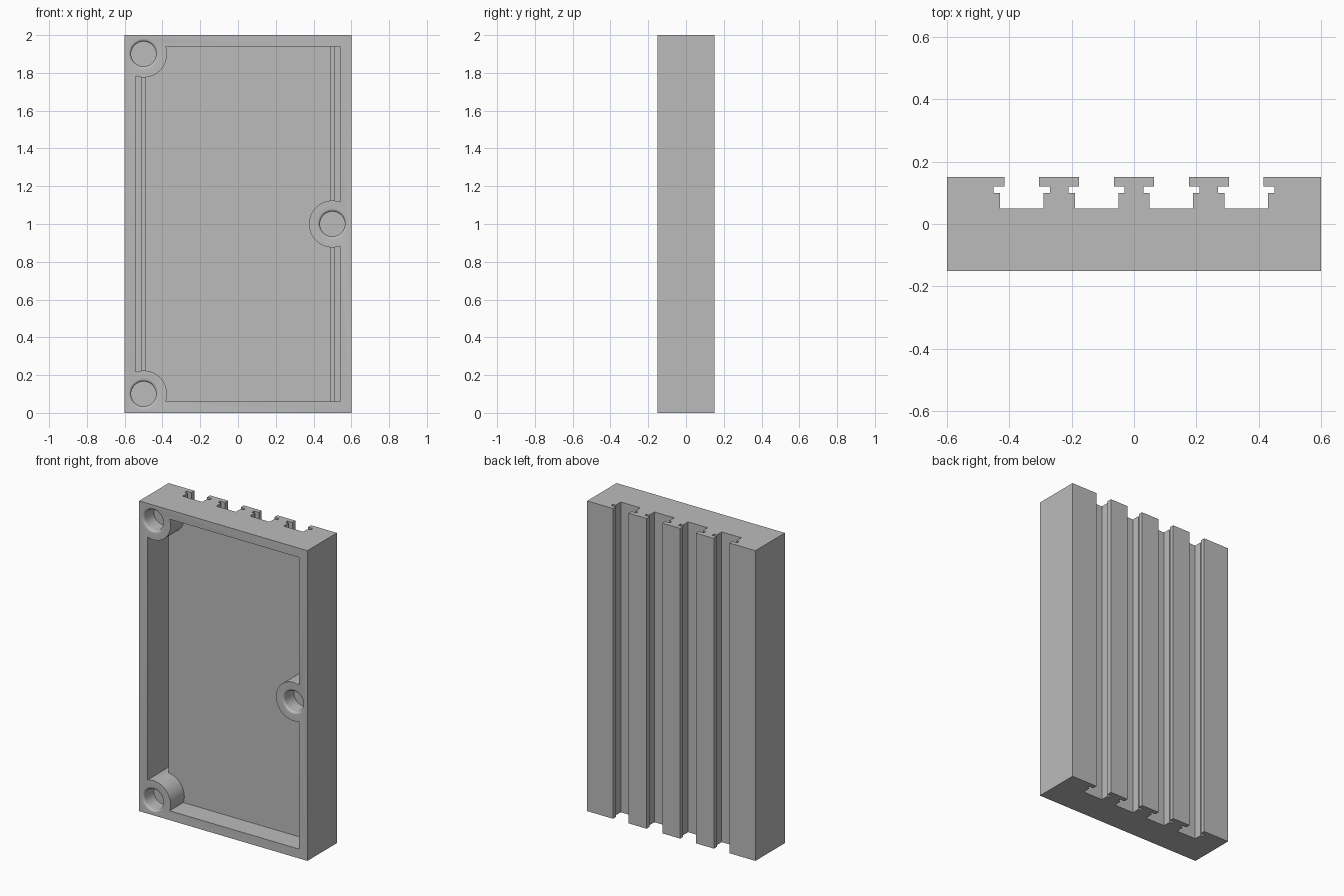
import bpy, bmesh, math

WALL = 0.06
HEIGHT = 2.0
SLOT_CENTRES = (-0.36, -0.12, 0.12, 0.36)
BOSSES = ((-0.5, 0.1), (-0.5, 1.9), (0.5, 1.0))

if "Cube" in bpy.data.objects:
    bpy.data.objects.remove(bpy.data.objects["Cube"])

grey = bpy.data.materials.new("plain grey")
grey.use_nodes = True
colour = (0.5, 0.5, 0.5, 1)
grey.diffuse_color = colour
grey.node_tree.nodes["Principled BSDF"].inputs["Base Color"].default_value = colour


def finish(name, bm):
    bmesh.ops.recalc_face_normals(bm, faces=bm.faces)
    mesh = bpy.data.meshes.new(name)
    bm.to_mesh(mesh)
    bm.free()
    mesh.materials.append(grey)
    obj = bpy.data.objects.new(name, mesh)
    bpy.context.collection.objects.link(obj)
    return obj


def extrude_profile(name, points, z0, z1):
    """Extrude an outline in the ground plane up from z0 to z1."""
    bm = bmesh.new()
    face = bm.faces.new([bm.verts.new((x, y, z0)) for x, y in points])
    solid = bmesh.ops.extrude_face_region(bm, geom=[face])
    top = [v for v in solid["geom"] if isinstance(v, bmesh.types.BMVert)]
    bmesh.ops.translate(bm, verts=top, vec=(0, 0, z1 - z0))
    return finish(name, bm)


def lathe(name, x, z, rings, sides=64):
    """Stack circles of (radius, y) along the front-to-back axis."""
    bm = bmesh.new()
    loops = []
    for r, y in rings:
        angles = [2 * math.pi * i / sides for i in range(sides)]
        loops.append([bm.verts.new((x + r * math.cos(a), y, z + r * math.sin(a)))
                      for a in angles])
    for a, b in zip(loops, loops[1:]):
        for i in range(sides):
            j = (i + 1) % sides
            bm.faces.new((a[i], a[j], b[j], b[i]))
    bm.faces.new(loops[0])
    bm.faces.new(loops[-1])
    return finish(name, bm)


def cut(target, cutter):
    """Subtract the cutter, then discard it."""
    mod = target.modifiers.new("cut", "BOOLEAN")
    mod.operation = "DIFFERENCE"
    mod.solver = "EXACT"
    mod.object = cutter
    bpy.context.view_layer.objects.active = target
    bpy.ops.object.modifier_apply(modifier=mod.name)
    bpy.data.objects.remove(cutter)


# Body: slab with four T-shaped slots down its back
half_slot = [(0.056, 0.15), (0.056, 0.12), (0.09, 0.12),
             (0.09, 0.10), (0.07, 0.10), (0.07, 0.05)]
outline = [(0.6, -0.15), (-0.6, -0.15), (-0.6, 0.15)]
for c in SLOT_CENTRES:
    outline += [(c - x, y) for x, y in half_slot]
    outline += [(c + x, y) for x, y in reversed(half_slot)]
outline.append((0.6, 0.15))
body = extrude_profile("slotted_housing", outline, 0, HEIGHT)

# Front pocket: even wall thickness, deeper in steps along both long sides
half_pocket = [(0.54, -0.25), (0.54, 0.09), (0.51, 0.09),
               (0.51, 0.04), (0.49, 0.04), (0.49, -0.01)]
pocket = extrude_profile(
    "pocket_cutter",
    half_pocket + [(-x, y) for x, y in reversed(half_pocket)],
    WALL, HEIGHT - WALL)

# Round bosses are left standing inside the pocket
for x, z in BOSSES:
    cut(pocket, lathe("boss", x, z, [(0.124, -0.4), (0.124, 0.3)]))
cut(body, pocket)

# Blind holes in the bosses, with rounded mouths
FILLET, RADIUS = 0.015, 0.066
rim = [(RADIUS + FILLET * (1 - math.sin(t)), -0.15 + FILLET * (1 - math.cos(t)))
       for t in (i * math.pi / 12 for i in range(7))]
for x, z in BOSSES:
    rings = [(RADIUS + FILLET, -0.2)] + rim + [(RADIUS, -0.05)]
    cut(body, lathe("hole_cutter", x, z, rings))

bpy.ops.object.select_all(action="DESELECT")
body.select_set(True)
bpy.context.view_layer.objects.active = body
bpy.ops.object.shade_smooth_by_angle(angle=math.radians(30))
